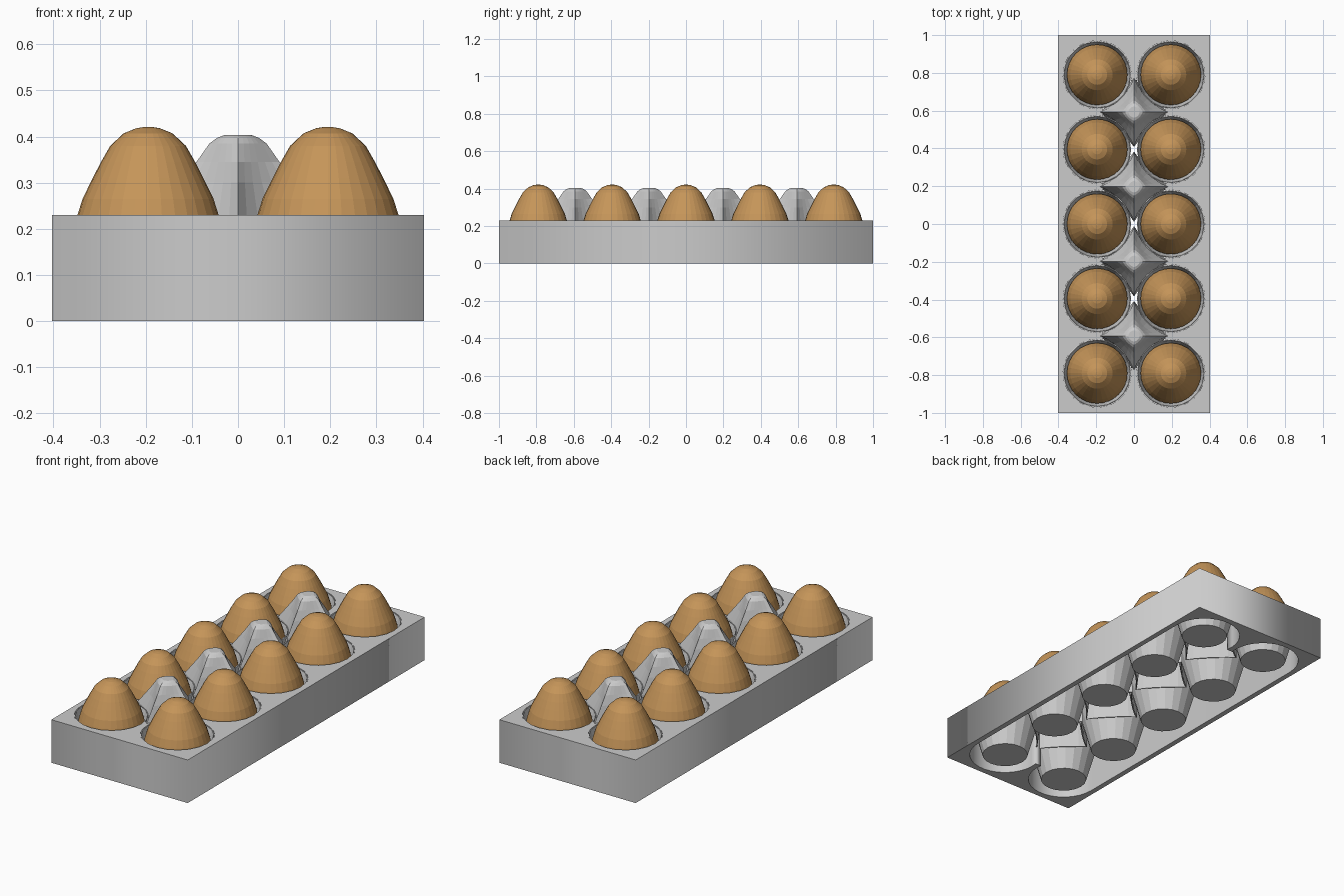
import bpy, bmesh
from math import sin, cos, radians, pi

if "Cube" in bpy.data.objects:
    bpy.data.objects.remove(bpy.data.objects["Cube"])

CX, RX, RY = 0.195, 0.403, 1.0        # cup column offset, tray half sizes
ROWS = [-0.79, -0.395, 0, 0.395, 0.79]
R_CUP = 0.18                          # cup rim radius

egg_mat = bpy.data.materials.new("eggshell")
egg_mat.diffuse_color = (0.56, 0.30, 0.10, 1)
egg_mat.use_nodes = True
egg_mat.node_tree.nodes["Principled BSDF"].inputs["Base Color"].default_value = egg_mat.diffuse_color


def arc(x, y, a0, a1, n):
    return [(x + R_CUP * cos(radians(a0 + (a1 - a0) * i / n)),
             y + R_CUP * sin(radians(a0 + (a1 - a0) * i / n))) for i in range(n + 1)]


def plate(name, hole, z0, z1):
    """Flat rectangle with a hole, extruded from z0 to z1."""
    cu = bpy.data.curves.new(name, 'CURVE')
    cu.dimensions, cu.fill_mode, cu.extrude = '2D', 'BOTH', (z1 - z0) / 2
    for pts in ([(-RX, -RY), (RX, -RY), (RX, RY), (-RX, RY)], hole):
        sp = cu.splines.new('POLY')
        sp.points.add(len(pts) - 1)
        for p, (x, y) in zip(sp.points, pts):
            p.co = (x, y, 0, 1)
        sp.use_cyclic_u = True
    ob = bpy.data.objects.new(name, cu)
    ob.location.z = (z0 + z1) / 2
    bpy.context.collection.objects.link(ob)


def loft(name, rings, cap_start, cap_end):
    """Skin a list of equal-length point rings."""
    bm = bmesh.new()
    vs = [[bm.verts.new(p) for p in r] for r in rings]
    for a, b in zip(vs, vs[1:]):
        for i in range(len(a)):
            j = (i + 1) % len(a)
            bm.faces.new((a[i], a[j], b[j], b[i]))
    if cap_start:
        bm.faces.new(vs[0][::-1])
    if cap_end:
        bm.faces.new(vs[-1])
    me = bpy.data.meshes.new(name)
    bm.to_mesh(me)
    bm.free()
    return me


def circle(r, z, n):
    return [(r * cos(2 * pi * i / n), r * sin(2 * pi * i / n), z) for i in range(n)]


def star(z, tip, m, n=6):
    """Four-pointed ring with concave sides; m is the inner diagonal x=y."""
    c, pts = 2 * m - tip / 2, []
    for q in range(4):
        for i in range(n):
            s = i / n
            x = (1 - s) ** 2 * tip + 2 * s * (1 - s) * c
            y = s * s * tip + 2 * s * (1 - s) * c
            a = q * pi / 2
            pts.append((x * cos(a) - y * sin(a), x * sin(a) + y * cos(a), z))
    return pts


def place(name, me, x, y, thickness=0):
    ob = bpy.data.objects.new(name, me)
    ob.location = (x, y, 0)
    bpy.context.collection.objects.link(ob)
    if thickness:
        mod = ob.modifiers.new("thickness", 'SOLIDIFY')
        mod.thickness = thickness
    return ob


# Tray wall frame: straight sides, rounded around the end cups
top_half = arc(CX, ROWS[-1], 0, 190, 16) + arc(-CX, ROWS[-1], -10, 180, 16)
plate("tray_walls", top_half + [(-x, -y) for x, y in top_half], 0, 0.226)

# Top deck: scalloped around every cup
side = arc(CX, ROWS[0], -190, 100, 24)
for y in ROWS[1:-1]:
    side += arc(CX, y, -100, 100, 16)
side += arc(CX, ROWS[-1], -100, 190, 24)
plate("tray_deck", side + [(-x, -y) for x, y in side], 0.222, 0.23)

# Cups and eggs
cup = loft("cup", [circle(0.115, 0, 20), circle(R_CUP, 0.228, 20)], True, False)
egg_profile = [(0.03, 0.012), (0.075, 0.022), (0.108, 0.05), (0.132, 0.09),
               (0.149, 0.14), (0.16, 0.18), (0.16, 0.205), (0.153, 0.23),
               (0.142, 0.265), (0.12, 0.31), (0.102, 0.345), (0.082, 0.38),
               (0.053, 0.407), (0.026, 0.418), (0.008, 0.421)]
egg = loft("egg", [circle(r, z, 32) for r, z in egg_profile], True, True)
egg.materials.append(egg_mat)
for x in (-CX, CX):
    for y in ROWS:
        place("cup", cup, x, y, 0.005)
        place("egg", egg, x, y)

# Hollow dividers between each four cups
divider_rings = [(0.1, 0.185, 0.085), (0.23, 0.18, 0.07), (0.3, 0.125, 0.052),
                 (0.345, 0.09, 0.043), (0.385, 0.062, 0.035),
                 (0.397, 0.046, 0.028), (0.403, 0.03, 0.02)]
divider = loft("divider", [star(*r) for r in divider_rings], False, True)
for y0, y1 in zip(ROWS, ROWS[1:]):
    place("divider", divider, 0, (y0 + y1) / 2, 0.006)
